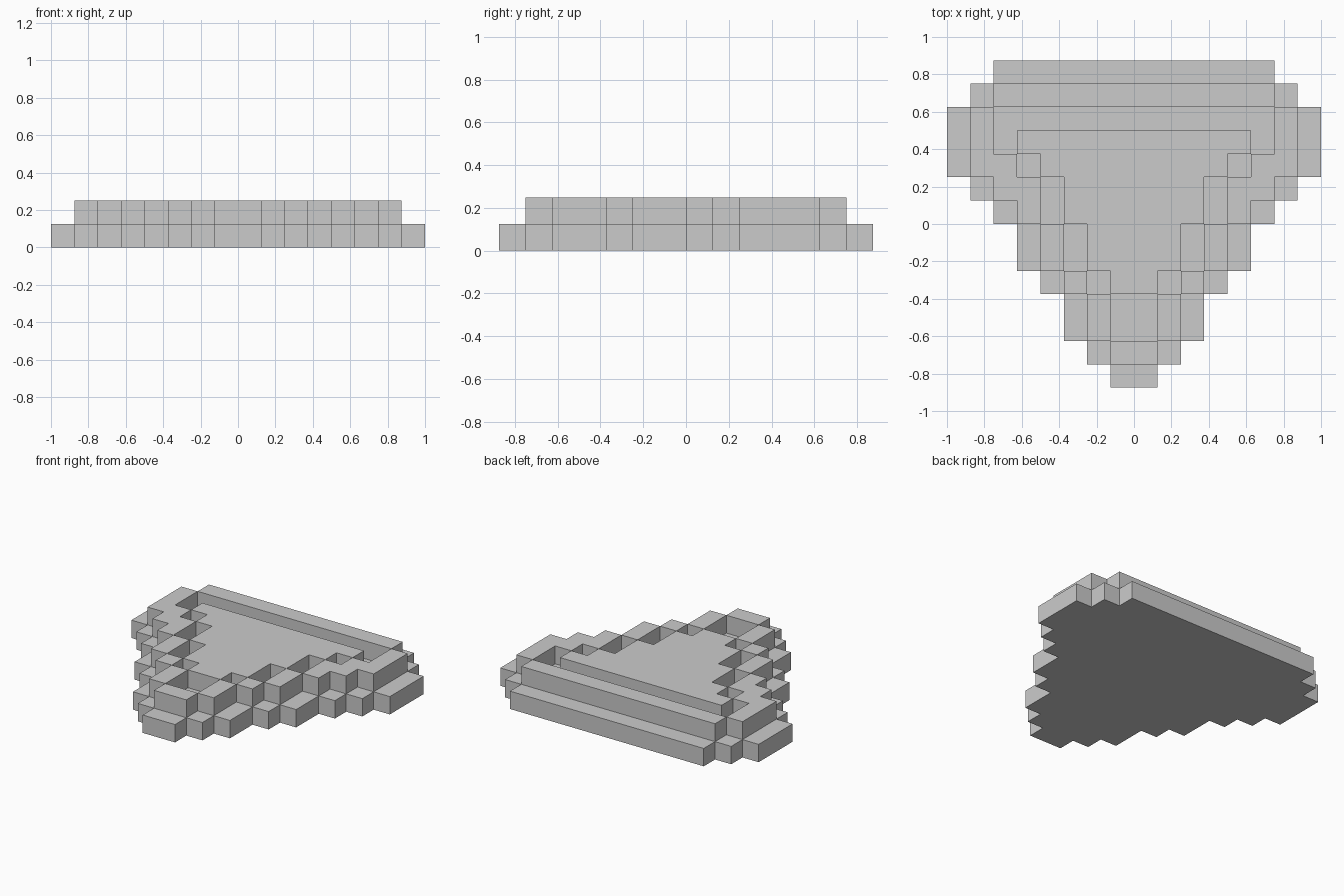
import bpy, bmesh

if "Cube" in bpy.data.objects:
    bpy.data.objects.remove(bpy.data.objects["Cube"])

U = 0.125  # block size


def stepped_part(name, blocks, z0, z1):
    """Extrude a footprint of right-half blocks (x0, x1, y0, y1), mirrored over x = 0."""
    cells = set()
    for x0, x1, y0, y1 in blocks:
        for x in range(x0, x1):
            for y in range(y0, y1):
                cells |= {(x, y), (-x - 1, y)}
    bm = bmesh.new()
    for x, y in sorted(cells):
        corners = [(x, y), (x + 1, y), (x + 1, y + 1), (x, y + 1)]
        bm.faces.new([bm.verts.new((a * U, b * U, z0 * U)) for a, b in corners])
    bmesh.ops.remove_doubles(bm, verts=bm.verts, dist=1e-4)
    ext = bmesh.ops.extrude_face_region(bm, geom=bm.faces[:], use_keep_orig=True)
    top = [g for g in ext["geom"] if isinstance(g, bmesh.types.BMVert)]
    bmesh.ops.translate(bm, verts=top, vec=(0, 0, (z1 - z0) * U))
    bmesh.ops.recalc_face_normals(bm, faces=bm.faces)
    bmesh.ops.dissolve_limit(bm, angle_limit=0.01, verts=bm.verts, edges=bm.edges)
    me = bpy.data.meshes.new(name)
    bm.to_mesh(me)
    bm.free()
    ob = bpy.data.objects.new(name, me)
    bpy.context.collection.objects.link(ob)
    return ob


# Shield-shaped lower slab
stepped_part("base_slab", [
    (0, 6, 6, 7), (0, 7, 5, 6), (0, 8, 2, 5), (0, 7, 1, 2), (0, 6, 0, 1),
    (0, 5, -2, 0), (0, 4, -3, -2), (0, 3, -5, -3), (0, 2, -6, -5), (0, 1, -7, -6)], 0, 1)

# Raised stepped rim, set in one block from the slab edge
stepped_part("raised_rim", [
    (0, 6, 5, 6), (6, 7, 3, 5), (5, 7, 2, 3), (4, 6, 1, 2), (4, 5, 0, 1),
    (3, 4, -2, 0), (2, 3, -3, -2), (1, 2, -5, -3), (0, 1, -6, -5)], 1, 2)

# Raised centre panel, separated from the rim by a one-block groove
stepped_part("centre_panel", [
    (0, 5, 3, 4), (0, 4, 2, 3), (0, 3, 0, 2), (0, 2, -2, 0), (0, 1, -3, -2)], 1, 2)
